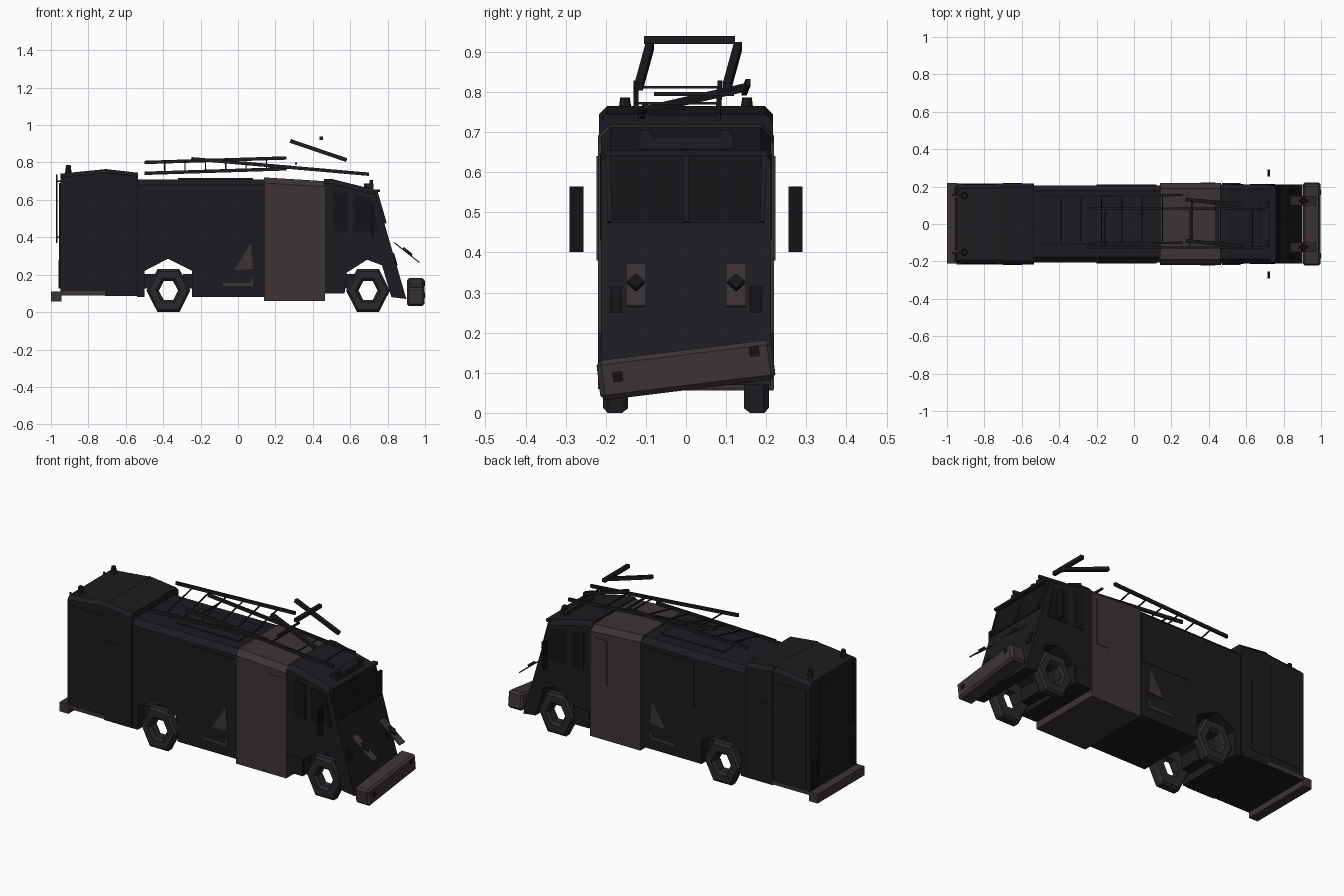
import bpy, bmesh, math
from mathutils import Vector, Matrix

if "Cube" in bpy.data.objects:
    bpy.data.objects.remove(bpy.data.objects["Cube"])

def material(name, col):
    m = bpy.data.materials.new(name)
    m.diffuse_color = (*col, 1)
    m.use_nodes = True
    m.node_tree.nodes["Principled BSDF"].inputs["Base Color"].default_value = m.diffuse_color
    return m

DARK = material("charred_black", (0.012, 0.011, 0.014))
GLASS = material("dark_glass", (0.007, 0.007, 0.009))
BROWN = material("burnt_brown", (0.045, 0.034, 0.036))
TYRE = material("tyre_grey", (0.022, 0.022, 0.027))

def finish(name, bm, mat):
    bmesh.ops.recalc_face_normals(bm, faces=bm.faces)
    me = bpy.data.meshes.new(name)
    bm.to_mesh(me)
    bm.free()
    me.materials.append(mat)
    ob = bpy.data.objects.new(name, me)
    bpy.context.collection.objects.link(ob)
    return ob

def extrude(name, pts, vec, mat=DARK, bevel=0, above=0.6):
    """Polygon pushed along vec; long top edges optionally chamfered."""
    bm = bmesh.new()
    f = bm.faces.new([bm.verts.new(p) for p in pts])
    r = bmesh.ops.extrude_face_region(bm, geom=[f], use_keep_orig=True)
    bmesh.ops.translate(bm, vec=vec, verts=[v for v in r["geom"] if isinstance(v, bmesh.types.BMVert)])
    if bevel:
        es = [e for e in bm.edges if min(v.co.z for v in e.verts) > above
              and abs(e.verts[0].co.y - e.verts[1].co.y) < 1e-4]
        bmesh.ops.bevel(bm, geom=es, offset=bevel, segments=1, affect='EDGES')
    return finish(name, bm, mat)

def body(name, xz, w, mat=DARK, bevel=0.02, above=0.6):
    return extrude(name, [(x, -w, z) for x, z in xz], (0, 2 * w, 0), mat, bevel, above)

def side(name, xz, w, mat=DARK, t=0.004):
    for s in (-1, 1):
        extrude(name, [(x, s * w, z) for x, z in xz], (0, s * t, 0), mat)

def rect(x0, x1, z0, z1):
    return [(x0, z0), (x1, z0), (x1, z1), (x0, z1)]

def box(name, c, size, mat=DARK, rx=0):
    bm = bmesh.new()
    bmesh.ops.create_cube(bm, size=1)
    bmesh.ops.scale(bm, vec=size, verts=bm.verts)
    bm.transform(Matrix.Translation(c) @ Matrix.Rotation(rx, 4, 'X'))
    return finish(name, bm, mat)

def bar(name, p, q, w=0.012, h=0.016, mat=DARK):
    p, q = Vector(p), Vector(q)
    bm = bmesh.new()
    bmesh.ops.create_cube(bm, size=1)
    bmesh.ops.scale(bm, vec=((q - p).length, w, h), verts=bm.verts)
    d = (q - p).normalized()
    up = Vector((0, 0, 1)) if abs(d.z) < 0.9 else Vector((1, 0, 0))
    y = up.cross(d).normalized()
    m = Matrix((d, y, d.cross(y))).transposed().to_4x4()
    bm.transform(Matrix.Translation((p + q) / 2) @ m)
    return finish(name, bm, mat)

# Body sections along the vehicle
body("rear_section", [(-.95, .09), (-.70, .09), (-.70, .765), (-.95, .74)], .212)
body("rear_locker", [(-.71, .085), (-.535, .085), (-.535, .745), (-.71, .765)], .217)
body("middle_body", [(-.54, .08), (-.50, .08), (-.50, .22), (-.375, .285), (-.245, .22),
                     (-.245, .08), (.16, .08), (.16, .71), (-.54, .71)], .207, bevel=.03)
body("burnt_section", [(.14, .06), (.465, .06), (.465, .70), (.14, .72)], .22, BROWN, .03)
body("cab", [(.46, .10), (.57, .10), (.58, .21), (.69, .28), (.77, .25), (.82, .08),
             (.90, .07), (.73, .655), (.50, .712), (.46, .712)], .212, bevel=.025)

# Blocks behind the wheels
for x in (-.47, -.265, .60):
    box("inner_arch_block", (x, 0, .165), (.06, .3, .08))

# Hexagonal ring wheels
for x in (-.372, .695):
    for s in (-1, 1):
        bm = bmesh.new()
        rings = []
        for r, y in ((.12, .145), (.133, .16), (.133, .195), (.118, .207), (.075, .207), (.058, .19), (.058, .145)):
            rings.append([bm.verts.new((x + .88 * r * math.cos(k * math.pi / 3), s * y,
                                        .115 + r * math.sin(k * math.pi / 3))) for k in range(6)])
        for a, b in zip(rings, rings[1:] + rings[:1]):
            for k in range(6):
                bm.faces.new((a[k], a[(k + 1) % 6], b[(k + 1) % 6], b[k]))
        finish("wheel", bm, TYRE)

# Bumpers: the front one hangs crooked
b = box("front_bumper", (.95, 0, .107), (.095, .44, .10), BROWN, math.radians(7))
m = b.modifiers.new("chamfer", 'BEVEL')
m.width = .012
m.segments = 1
for y, z in ((-.17, .09), (.17, .153)):
    box("bumper_lamp", (.994, y, z), (.012, .026, .026), GLASS, math.radians(7))
box("rear_bumper", (-.972, .003, .083), (.056, .43, .054), BROWN)
side("rear_skirt_trim", rect(-.95, -.71, .09, .112), .211, BROWN, .006)

# Sloping front face
def front(y, z, off=0):
    return (.73 + .17 * (.655 - z) / .585 + off, y, z)

extrude("windscreen", [front(-.185, .48), front(.185, .48), front(.19, .64), front(-.19, .64)], (.004, 0, 0), GLASS)
bar("windscreen_post", front(0, .475, .006), front(0, .655, .006), .014, .014)
bar("windscreen_sill", front(-.19, .478, .004), front(.19, .478, .004), .01, .01)
bar("visor", front(-.205, .648, .012), front(.205, .648, .012), .03, .014)
for s in (-1, 1):
    bar("windscreen_pillar", front(s * .19, .475, .005), front(s * .195, .65, .005))
    y = s * .125
    # Loose headlight plate with a diamond lamp
    a, c = Vector((.835, y, .372)), Vector((.97, y, .265))
    bar("headlight_plate", a, c, .05, .006, BROWN)
    mid, d, n = (a + c) / 2, (c - a).normalized() * .03, Vector((.006, 0, .008))
    e = Vector((0, .021, 0))
    extrude("headlight_diamond", [mid - d + n / 3, mid + e + n / 3, mid + d + n / 3, mid - e + n / 3], n, GLASS)
    z0, z1, y0, y1 = .25, .315, s * .16, s * .19
    extrude("indicator", [front(y0, z0), front(y1, z0), front(y1, z1), front(y0, z1)], (.006, 0, 0), GLASS)
    # Mirrors, roof lamps and rear fittings
    box("mirror", (.72, s * .273, .483), (.012, .036, .164), GLASS)
    box("cab_roof_lamp", (.712, s * .10, .695), (.02, .03, .02))
    box("cab_lamp_stem", (.712, s * .10, .672), (.008, .01, .03))
    bm = bmesh.new()
    bmesh.ops.create_cone(bm, cap_ends=True, segments=8, radius1=.018, radius2=.012, depth=.045)
    bmesh.ops.translate(bm, vec=(-.907, s * .152, .764), verts=bm.verts)
    finish("rear_beacon", bm, DARK)
    bar("rear_grab_rail", (-.97, s * .155, .37), (-.97, s * .155, .735), .008, .008)
    for z in (.40, .70):
        bar("rail_bracket", (-.97, s * .155, z), (-.945, s * .155, z), .008, .008)
    box("tail_lamp", (-.953, s * .18, .2), (.012, .04, .15), GLASS)
box("rear_door", (-.952, 0, .42), (.008, .28, .54))
box("cab_sign", (.70, 0, .673), (.05, .24, .03))

# Side details: windows, doors, locker panels, dents
side("cab_side_window", [(.51, .43), (.585, .43), (.585, .63), (.51, .645)], .211, GLASS)
side("cab_quarter_window", [(.62, .43), (.755, .43), (.715, .61), (.62, .625)], .211, GLASS)
side("door_window", rect(.355, .435, .38, .64), .219, BROWN)
side("rear_panel", rect(-.92, -.73, .15, .69), .211)
side("locker_panel", rect(-.70, -.60, .14, .55), .216)
side("middle_panel", rect(-.20, .12, .40, .66), .206)
side("dent_flap", [(-.02, .225), (.07, .37), (.08, .23)], .206, BROWN, .006)
side("dent_strip", [(-.08, .14), (.08, .14), (.08, .2), (.065, .155), (-.08, .155)], .206, BROWN, .006)
side("sill_step", rect(.47, .57, .10, .20), .211, DARK, .008)

# Tilted roof ladder
A = [Vector((-.5, .145, .80)), Vector((.26, .155, .824))]
B = [Vector((-.5, -.11, .742)), Vector((.26, -.10, .766))]
# Sloping front ladder
C = [Vector((-.25, .085, .82)), Vector((.70, .08, .737))]
D = [Vector((-.25, -.125, .82)), Vector((.70, -.125, .737))]
for p, q in (A, B, C, D):
    bar("ladder_rail", p, q, .012, .018)
for k in range(1, 7):
    t = k / 7
    bar("ladder_rung", A[0].lerp(A[1], t), B[0].lerp(B[1], t), .006, .006)
for t in (.1, .58, .75, .93):
    bar("front_ladder_rung", C[0].lerp(C[1], t), D[0].lerp(D[1], t), .006, .006)
bar("loose_rung", (.31, -.08, .795), (.31, .12, .795), .01, .01)

# Raised broken frame above the cab
for y in (.13, -.09):
    bar("frame_arm", (.28, y, .915), (.58, y - .028, .813), .02, .02)
bar("frame_crossbar", (.445, -.105, .93), (.445, .122, .93), .02, .02)
# Low roof hatches
box("roof_hatch", (-.12, 0, .712), (.4, .22, .012))
